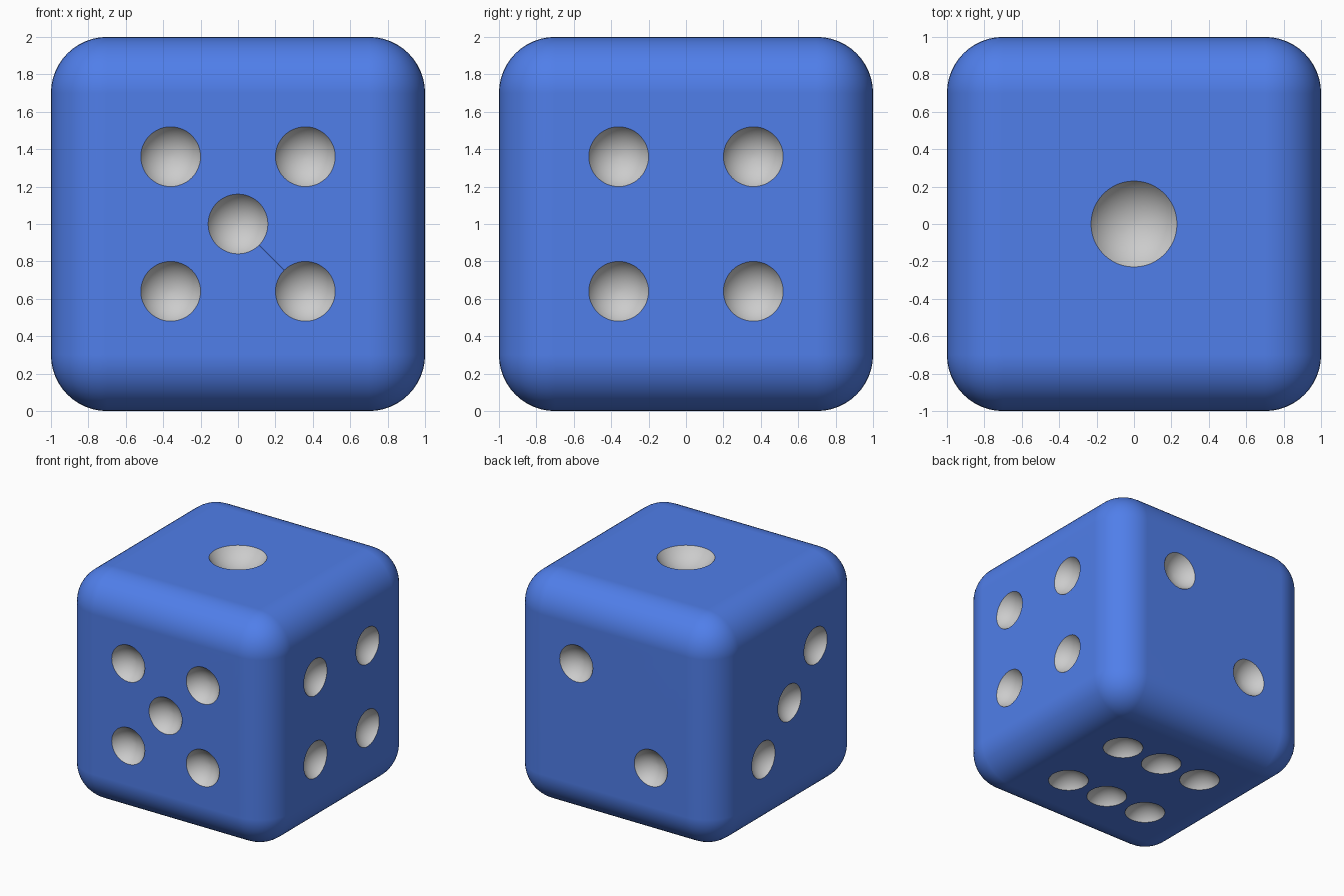
import bpy, bmesh, math
from mathutils import Vector, Matrix

if "Cube" in bpy.data.objects:
    bpy.data.objects.remove(bpy.data.objects["Cube"])


def material(name, rgb):
    m = bpy.data.materials.new(name)
    m.diffuse_color = (*rgb, 1)
    m.use_nodes = True
    m.node_tree.nodes["Principled BSDF"].inputs["Base Color"].default_value = m.diffuse_color
    return m


blue = material("blue", (0.08, 0.21, 0.82))
grey = material("grey", (0.8, 0.8, 0.8))

# Rounded cube body
bpy.ops.mesh.primitive_cube_add(size=2, location=(0, 0, 1))
body = bpy.context.object
body.name = "die_body"
body.data.materials.append(blue)
bevel = body.modifiers.new("rounding", 'BEVEL')
bevel.width, bevel.segments = 0.3, 12

# Pip layouts: outward normal, pip radius, ball/pip ratio, offsets within the face
S = 0.36
corners = [(a, b) for a in (-S, S) for b in (-S, S)]
faces = [
    ((0, 0, 1), 0.23, 1.22, [(0, 0, 0)]),
    ((0, -1, 0), 0.16, 1.15, [(a, 0, b) for a, b in corners + [(0, 0)]]),
    ((1, 0, 0), 0.16, 1.15, [(0, a, b) for a, b in corners]),
    ((0, 1, 0), 0.16, 1.15, [(S, 0, S), (-S, 0, -S)]),
    ((-1, 0, 0), 0.16, 1.15, [(0, -S, S), (0, 0, 0), (0, S, -S)]),
    ((0, 0, -1), 0.16, 1.15, [(a, b, 0) for a in (-0.4, 0, 0.4) for b in (-0.34, 0.34)]),
]

# One cutter holding a sphere for every pip, poles along the face normals
bm = bmesh.new()
for normal, radius, ratio, spots in faces:
    n = Vector(normal)
    ball = radius * ratio
    lift = math.sqrt(ball ** 2 - radius ** 2)
    turn = n.to_track_quat('Z', 'Y').to_matrix().to_4x4()
    for spot in spots:
        centre = Vector((0, 0, 1)) + n * (1 + lift) + Vector(spot)
        bmesh.ops.create_uvsphere(bm, u_segments=48, v_segments=32, radius=ball,
                                  matrix=Matrix.Translation(centre) @ turn)
mesh = bpy.data.meshes.new("pip_cutter")
bm.to_mesh(mesh)
bm.free()
mesh.materials.append(grey)
cutter = bpy.data.objects.new("pip_cutter", mesh)
bpy.context.collection.objects.link(cutter)
cutter.hide_render = True

# Carve the pips, keeping the grey on the hollows
cut = body.modifiers.new("pips", 'BOOLEAN')
cut.operation, cut.solver, cut.object = 'DIFFERENCE', 'EXACT', cutter
cut.material_mode = 'TRANSFER'
for name in ("rounding", "pips"):
    bpy.ops.object.modifier_apply(modifier=name)
bpy.data.objects.remove(cutter)

# Smooth shading with crisp pip rims and flat faces
bpy.ops.object.shade_smooth_by_angle(angle=math.radians(30))
flat = body.modifiers.new("flat_faces", 'WEIGHTED_NORMAL')
flat.keep_sharp = True
